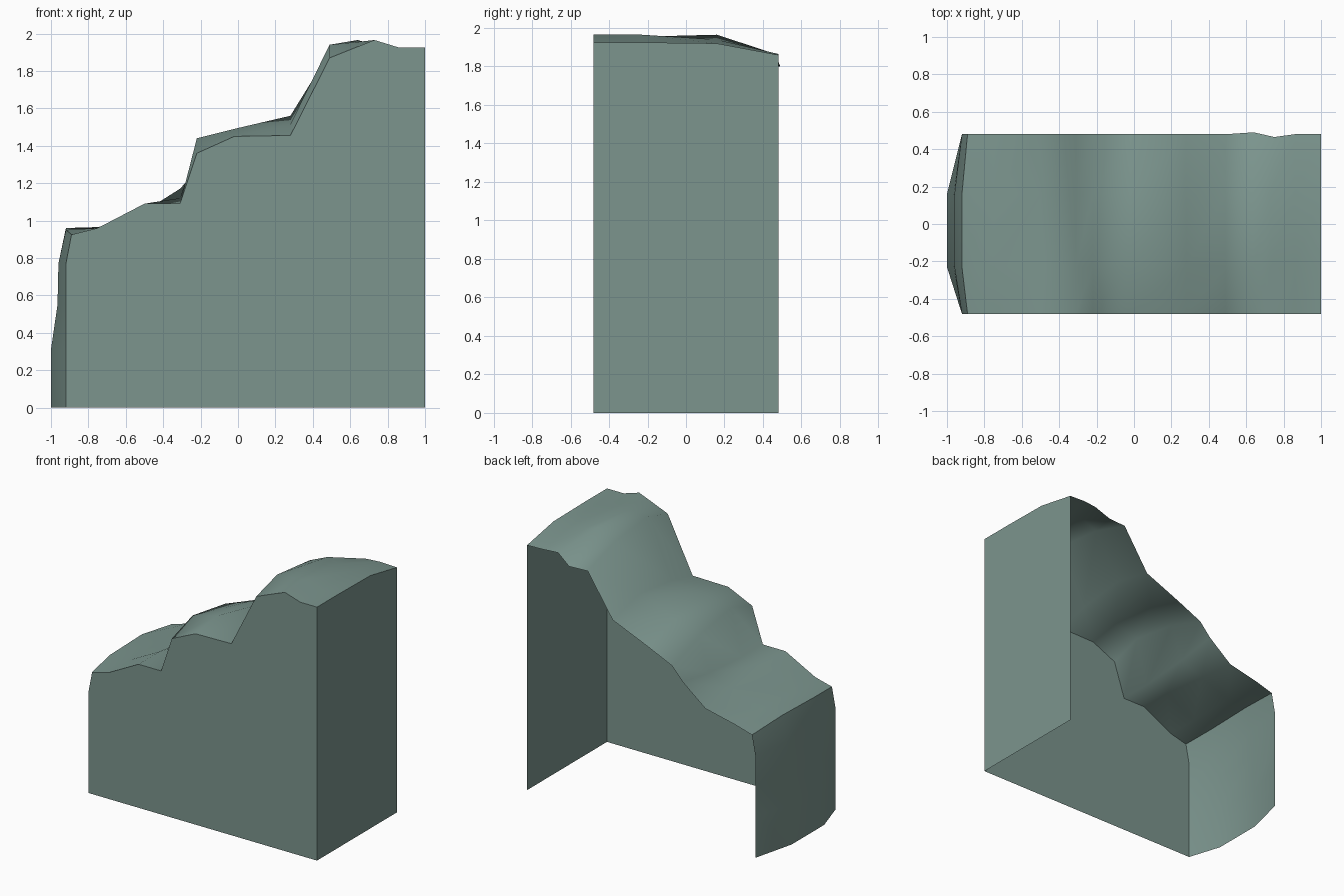
import bpy

if "Cube" in bpy.data.objects:
    bpy.data.objects.remove(bpy.data.objects["Cube"])

stone = bpy.data.materials.new("grey_green_stone")
stone.diffuse_color = (0.2, 0.3, 0.27, 1)
stone.use_nodes = True
stone.node_tree.nodes["Principled BSDF"].inputs["Base Color"].default_value = stone.diffuse_color

# Terrain columns (x), rows (y) and the height profile along each row
XS = [-0.92, -0.75, -0.5, -0.31, -0.22, -0.02, 0.28, 0.49, 0.64, 0.73, 0.86, 1.0]
YS = [-0.48, -0.23, 0.16, 0.48]
HEIGHTS = [
    [0.925, 0.96, 1.09, 1.09, 1.36, 1.45, 1.455, 1.87, 1.93, 1.965, 1.925, 1.925],
    [0.95, 0.96, 1.09, 1.09, 1.44, 1.49, 1.515, 1.94, 1.955, 1.965, 1.925, 1.925],
    [0.96, 0.96, 1.05, 1.12, 1.38, 1.45, 1.56, 1.90, 1.965, 1.94, 1.92, 1.92],
    [0.925, 0.965, 1.02, 1.17, 1.27, 1.36, 1.485, 1.80, 1.80, 1.865, 1.865, 1.86],
]
# Left face: (x at side edges, x at middle rows, z), bottom to lip
LEFT = [(-0.92, -1.0, 0), (-0.92, -1.0, 0.31), (-0.92, -0.965, 0.55), (-0.92, -0.96, 0.77)]


def make(name, verts, faces, smooth=False):
    mesh = bpy.data.meshes.new(name)
    mesh.from_pydata(verts, [], faces)
    mesh.materials.append(stone)
    for p in mesh.polygons:
        p.use_smooth = smooth
    ob = bpy.data.objects.new(name, mesh)
    bpy.context.collection.objects.link(ob)
    return ob


def sheet(name, rows, smooth=True):
    """Quad sheet lofted through equal-length rows of points."""
    n = len(rows[0])
    verts = [p for r in rows for p in r]
    faces = [(j * n + i, j * n + i + 1, (j + 1) * n + i + 1, (j + 1) * n + i)
             for j in range(len(rows) - 1) for i in range(n - 1)]
    return make(name, verts, faces, smooth)


# Stepped rocky top
top = []
for j, (y, hs) in enumerate(zip(YS, HEIGHTS)):
    row = [[x, y, h] for x, h in zip(XS, hs)]
    if j in (0, 3):
        row[0][0] = -0.89          # lip is set back at the side edges
    if j == 3:
        row[8][1], row[9][:2] = 0.49, [0.75, 0.465]   # ragged back rim
    top.append(row)
sheet("cliff_top", top)

# Bowed left face
left = []
for j, y in enumerate(YS):
    k = 0 if j in (0, 3) else 1
    left.append([(p[k], y, p[2]) for p in LEFT] + [top[j][0]])
sheet("left_face", [list(r) for r in reversed(left)][::-1])

# Flat front wall under the front profile
front = left[0][:-1] + [(1.0, -0.48, 0)] + top[0][::-1]
order = [0] + list(range(len(LEFT), len(front))) + list(range(len(LEFT) - 1, 0, -1))
make("front_wall", front, [order])

# Flat right wall; back and underside stay open
right = [(1.0, 0.48, 0)] + [r[-1] for r in reversed(top)] + [(1.0, -0.48, 0)]
make("right_wall", right, [list(range(len(right)))])

# Outward-facing normals on every part
for ob in bpy.context.collection.objects:
    me = ob.data
    n = sum((p.normal * p.area for p in me.polygons), me.polygons[0].normal * 0)
    out = {"cliff_top": n.z, "left_face": -n.x, "front_wall": -n.y, "right_wall": n.x}[ob.name]
    if out < 0:
        me.flip_normals()
